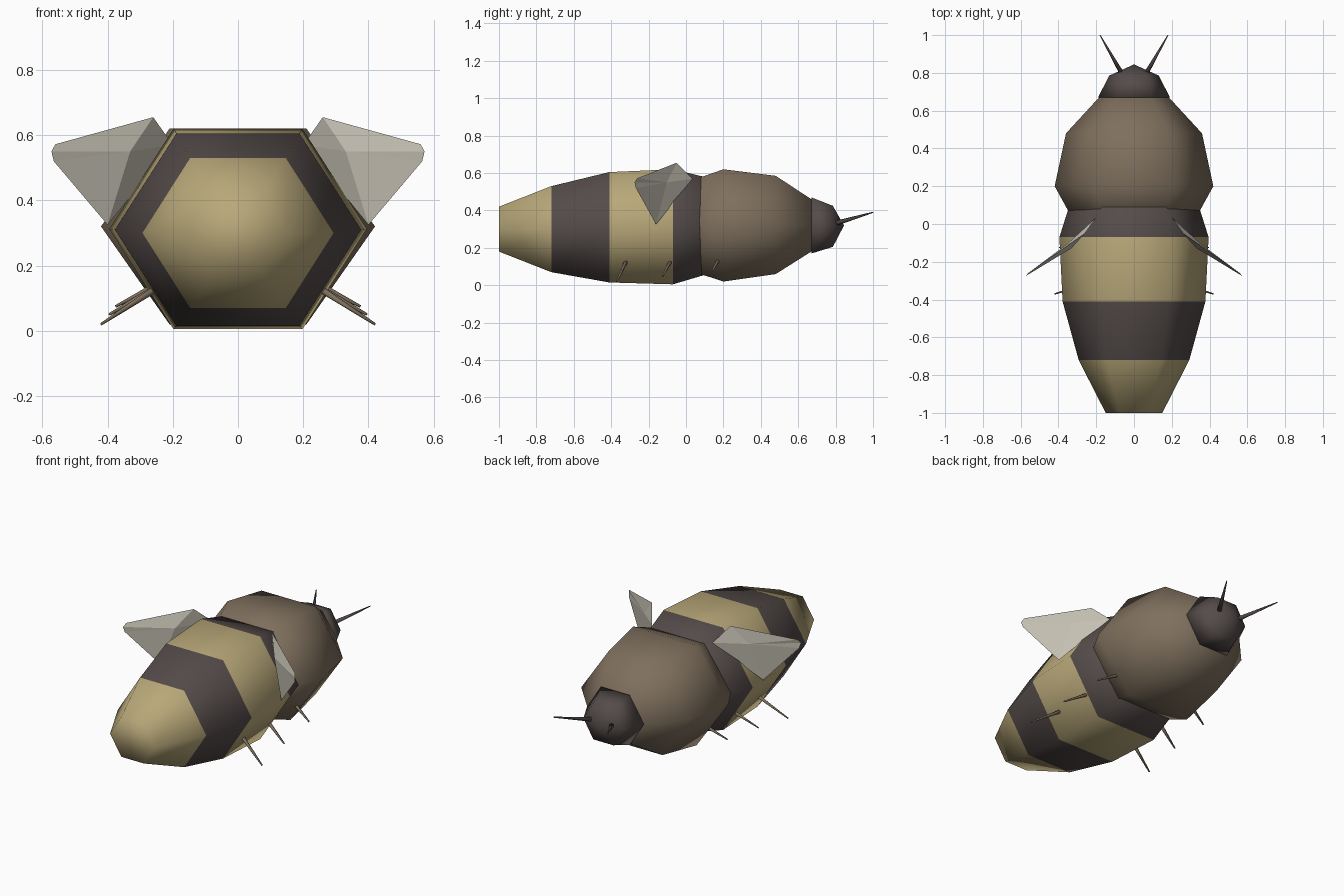
import bpy, bmesh
from math import cos, sin, pi
from mathutils import Vector

cube = bpy.data.objects.get("Cube")
if cube:
    bpy.data.objects.remove(cube, do_unlink=True)


def material(name, rgb):
    m = bpy.data.materials.new(name)
    m.use_nodes = True
    m.diffuse_color = (*rgb, 1)
    m.node_tree.nodes["Principled BSDF"].inputs["Base Color"].default_value = (*rgb, 1)
    return m


gold = material("dull gold", (0.48, 0.39, 0.19))
brown = material("fuzzy brown", (0.21, 0.16, 0.11))
dark = material("dark charcoal", (0.09, 0.072, 0.068))
pale = material("pale wing", (0.56, 0.53, 0.45))


def finish(name, bm, mats, smooth=True):
    bmesh.ops.recalc_face_normals(bm, faces=bm.faces)
    mesh = bpy.data.meshes.new(name)
    for f in bm.faces:
        f.smooth = smooth
    bm.to_mesh(mesh)
    bm.free()
    for m in mats:
        mesh.materials.append(m)
    ob = bpy.data.objects.new(name, mesh)
    bpy.context.collection.objects.link(ob)
    return ob


def loft(name, rings, mats, bands, tip=None):
    """Hexagonal loft along y; each ring is (y, half width, bottom z, top z)."""
    bm = bmesh.new()
    loops = []
    for y, w, lo, hi in rings:
        mid, h = (lo + hi) / 2, (hi - lo) / 2 / sin(pi / 3)
        loops.append([bm.verts.new((w * cos(i * pi / 3), y, mid + h * sin(i * pi / 3)))
                      for i in range(6)])
    for a, b, band in zip(loops, loops[1:], bands):
        for i in range(6):
            j = (i + 1) % 6
            bm.faces.new((a[i], a[j], b[j], b[i])).material_index = band
    bm.faces.new(loops[0]).material_index = bands[0]
    if tip:
        v = bm.verts.new(tip)
        for i in range(6):
            bm.faces.new((loops[-1][i], loops[-1][(i + 1) % 6], v)).material_index = bands[-1]
    else:
        bm.faces.new(loops[-1]).material_index = bands[-1]
    return finish(name, bm, mats)


def spike(name, base, tip, r1, r2, mat):
    """Thin tapered rod between two points."""
    base, tip = Vector(base), Vector(tip)
    axis = tip - base
    bm = bmesh.new()
    bmesh.ops.create_cone(bm, cap_ends=True, segments=6, radius1=r1, radius2=r2,
                          depth=axis.length)
    bmesh.ops.rotate(bm, verts=bm.verts, matrix=axis.to_track_quat('Z', 'Y').to_matrix())
    bmesh.ops.translate(bm, verts=bm.verts, vec=(base + tip) / 2)
    return finish(name, bm, [mat])


# Striped abdomen
loft("abdomen", [(-1.0, 0.15, 0.18, 0.42), (-0.72, 0.293, 0.07, 0.53),
                 (-0.41, 0.378, 0.015, 0.605), (-0.07, 0.395, 0.005, 0.62),
                 (0.2, 0.31, 0.085, 0.555)],
     [gold, dark], [0, 1, 0, 1])

# Brown thorax
loft("thorax", [(0.0, 0.31, 0.085, 0.55), (0.2, 0.42, 0.02, 0.62),
                (0.48, 0.36, 0.06, 0.585), (0.67, 0.185, 0.18, 0.46)],
     [brown], [0, 0, 0])

# Domed head
loft("head", [(0.67, 0.19, 0.17, 0.47), (0.785, 0.132, 0.205, 0.425)],
     [dark], [0], tip=(0, 0.845, 0.32))


# Wing: a thin faceted blade, thickest at its middle
def wing(name, side):
    outline = [(0.2, 0.035, 0.57), (0.26, -0.05, 0.655), (0.56, -0.26, 0.572),
               (0.572, -0.275, 0.55), (0.565, -0.268, 0.52), (0.4, -0.16, 0.325)]
    centre, push = Vector((0.34, -0.115, 0.55)), Vector((0.59, 0.81, 0)) * 0.016
    bm = bmesh.new()
    flip = lambda p: (p[0] * side, p[1], p[2])
    rim = [bm.verts.new(flip(p)) for p in outline]
    for c in (centre + push, centre - push):
        v = bm.verts.new(flip(c))
        for i in range(len(rim)):
            bm.faces.new((rim[i], rim[(i + 1) % len(rim)], v))
    return finish(name, bm, [pale], smooth=False)


# Mirrored wings, antennae and legs
legs = {"tail": ((0.22, -0.31, 0.15), (0.42, -0.37, 0.02)),
        "middle": ((0.22, -0.07, 0.15), (0.395, -0.125, 0.05)),
        "head": ((0.22, 0.185, 0.155), (0.375, 0.14, 0.075))}
for label, s in (("left", 1), ("right", -1)):
    wing(label + "_wing", s)
    spike(label + "_antenna", (0.055, 0.78, 0.325), (0.18, 1.0, 0.39), 0.015, 0.003, dark) \
        if s > 0 else \
        spike(label + "_antenna", (-0.055, 0.78, 0.325), (-0.18, 1.0, 0.39), 0.015, 0.003, dark)
    for place, (a, b) in legs.items():
        spike(f"{label}_{place}_leg", (a[0] * s, *a[1:]), (b[0] * s, *b[1:]),
              0.012, 0.004, brown)
